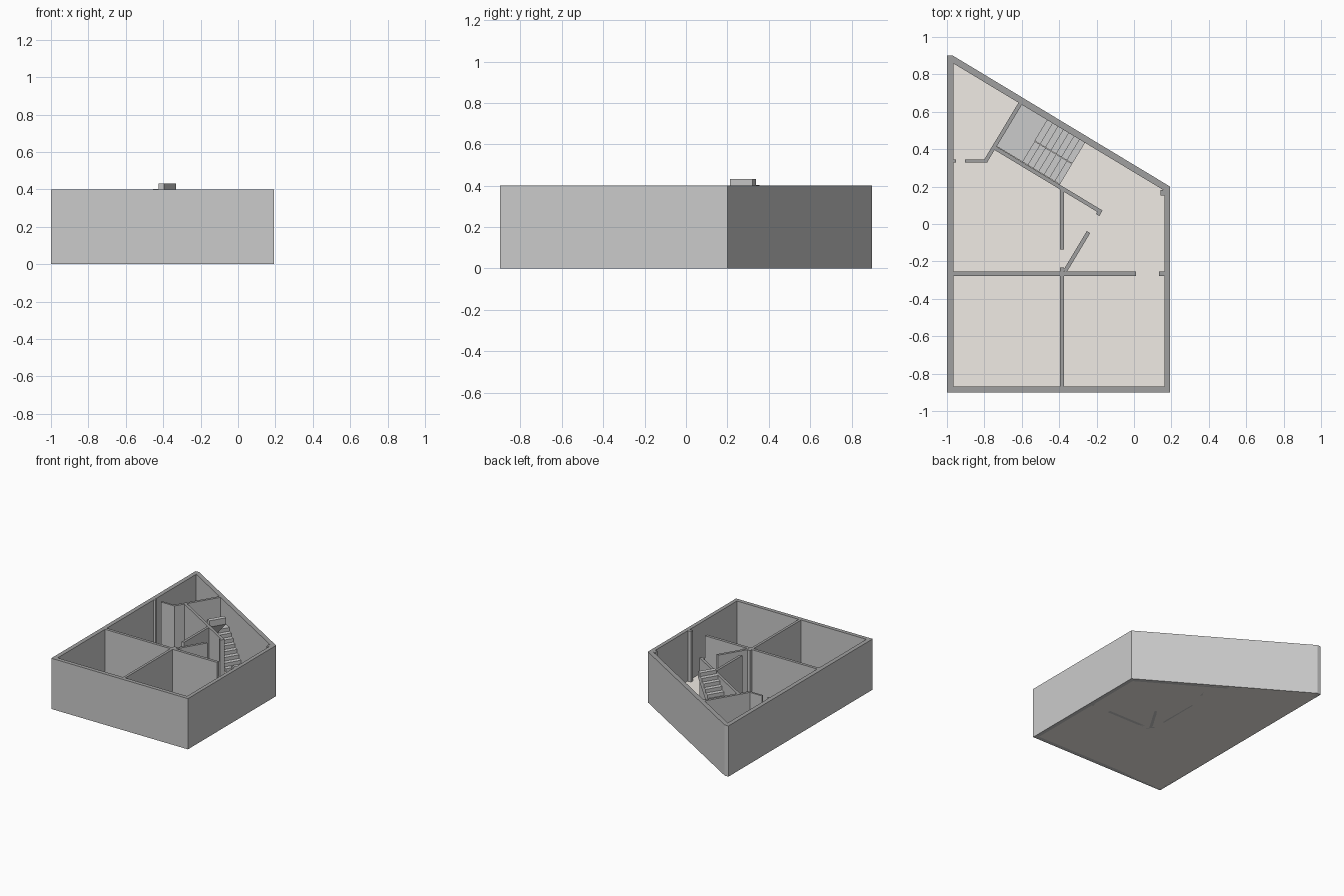
import bpy, bmesh
from mathutils import Vector

if "Cube" in bpy.data.objects:
    bpy.data.objects.remove(bpy.data.objects["Cube"])

H = 0.40          # wall height
T = 0.021         # partition thickness


def material(name, rgb):
    m = bpy.data.materials.new(name)
    m.diffuse_color = (*rgb, 1)
    m.use_nodes = True
    m.node_tree.nodes["Principled BSDF"].inputs["Base Color"].default_value = m.diffuse_color
    return m


GREY = material("wall_grey", (0.69, 0.69, 0.69))
CAP = material("cut_wall_top", (0.35, 0.35, 0.35))
TAN = material("floor_tan", (0.87, 0.83, 0.78))


def finish(name, bm, mats, cap=False):
    bmesh.ops.recalc_face_normals(bm, faces=bm.faces)
    if cap:
        for f in bm.faces:
            f.material_index = 1 if f.normal.z > 0.5 else 0
    me = bpy.data.meshes.new(name)
    bm.to_mesh(me)
    bm.free()
    for m in mats:
        me.materials.append(m)
    ob = bpy.data.objects.new(name, me)
    bpy.context.collection.objects.link(ob)
    return ob


def extrude_up(bm, faces, h):
    ext = bmesh.ops.extrude_face_region(bm, geom=faces, use_keep_orig=True)
    verts = [g for g in ext["geom"] if isinstance(g, bmesh.types.BMVert)]
    bmesh.ops.translate(bm, verts=verts, vec=(0, 0, h))


def prism(name, pts, z0, z1, mats, cap=False):
    bm = bmesh.new()
    f = bm.faces.new([bm.verts.new((p[0], p[1], z0)) for p in pts])
    extrude_up(bm, [f], z1 - z0)
    return finish(name, bm, mats, cap)


def wall(name, p, q, t=T):
    p, q = Vector(p), Vector(q)
    d = (q - p).normalized()
    n = Vector((-d.y, d.x)) * t / 2
    return prism(name, [p - n, q - n, q + n, p + n], 0, H, [GREY, CAP], True)


# Local frame of the slanted rear wall: u along it, v into the house
O = Vector((-0.600, 0.638))
U = Vector((1.161, -0.70)).normalized()
V = Vector((U.y, -U.x))


def uv(u, v):
    return O + U * u + V * v


# Outer wall ring
outer = [(-1, -.9), (.193, -.9), (.193, .2), (-.968, .9), (-1, .9)]
inner = [(-.966, -.868), (.163, -.868), (.163, .178), (-.96, .855), (-.966, .859)]
bm = bmesh.new()
a = [bm.verts.new((x, y, 0)) for x, y in outer]
b = [bm.verts.new((x, y, 0)) for x, y in inner]
ring = [bm.faces.new((a[i], a[(i + 1) % 5], b[(i + 1) % 5], b[i])) for i in range(5)]
extrude_up(bm, ring, H)
finish("outer_wall", bm, [GREY, CAP], True)

# Floor
prism("floor", outer, 0, 0.002, [TAN])

# Straight partitions, with door gaps
wall("cross_wall", (-.966, -.267), (.012, -.267), .024)
wall("cross_wall_stub", (.134, -.267), (.163, -.267), .024)
wall("front_divider", (-.386, -.868), (-.386, -.279))
wall("divider_stub", (-.386, -.255), (-.386, -.232))
wall("hall_divider", (-.386, -.136), (-.386, .19))
wall("corner_pier", (.153, .152), (.153, .183), .02)
wall("closet_wall", (-.904, .337), (-.783, .337), .016)
wall("closet_stub", (-.966, .337), (-.951, .337), .016)

# Slanted partitions
wall("angled_hall_wall", (-.370, -.254), (-.243, -.043))
wall("stair_end_wall", uv(-.01, 0), uv(-.01, .355))
wall("stair_side_wall", uv(-.02, .272), uv(.662, .272))
wall("stair_side_stub", uv(.652, .282), uv(.652, .296))

# Staircase: two flights meeting at a half landing
N, RISE, START, RUN, W = 7, 0.0288, 0.16, 0.0335, 0.13
LAND = RISE * (N + 1)
END = START + N * RUN


def flight(name, v0, v1, z_base, u_from, sign):
    prof = [(u_from, z_base)]
    for i in range(N):
        z = z_base + RISE * (i + 1)
        prof += [(u_from + sign * RUN * i, z), (u_from + sign * RUN * (i + 1), z)]
    u_to = u_from + sign * RUN * N
    low = max(z_base - 0.03, 0)
    prof += [(u_to, z_base + RISE * N - 0.05), (u_from + sign * RUN, low)]
    if low < z_base:
        prof.append((u_from, low))
    bm = bmesh.new()
    f = bm.faces.new([bm.verts.new((*uv(u, v0), z)) for u, z in prof[1:] + prof[:1]])
    ext = bmesh.ops.extrude_face_region(bm, geom=[f], use_keep_orig=True)
    verts = [g for g in ext["geom"] if isinstance(g, bmesh.types.BMVert)]
    bmesh.ops.translate(bm, verts=verts, vec=(*(V * (v1 - v0)), 0))
    return finish(name, bm, [GREY])


flight("lower_flight", 0, W, 0, END, -1)
flight("upper_flight", W + .002, 2 * W, LAND, START, 1)
prism("landing", [uv(0, 0), uv(START, 0), uv(START, 2 * W), uv(0, 2 * W)],
      LAND - 0.03, LAND, [GREY])
